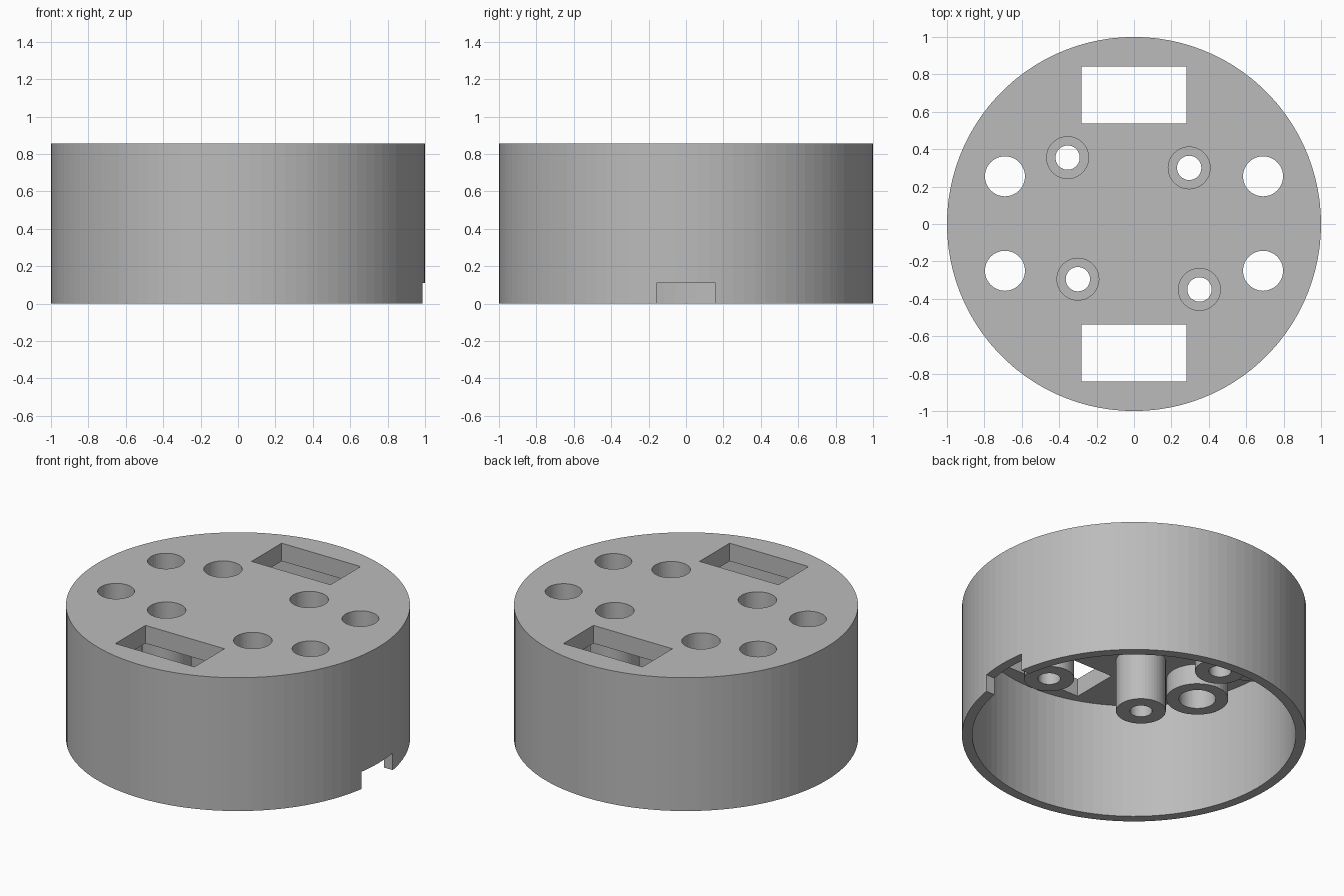
import bpy, bmesh, math
from mathutils import Matrix

cube = bpy.data.objects.get("Cube")
if cube:
    bpy.data.objects.remove(cube, do_unlink=True)

HEIGHT, CEILING = 0.855, 0.74
SCREWS = [(-0.355, 0.355), (0.295, 0.30), (-0.30, -0.295), (0.35, -0.35)]
PORTS = [(sx * 0.69, y) for sx in (-1, 1) for y in (0.255, -0.25)]

grey = bpy.data.materials.new("plain grey")
grey.use_nodes = True
colour = (0.5, 0.5, 0.5, 1)
grey.diffuse_color = colour
grey.node_tree.nodes["Principled BSDF"].inputs["Base Color"].default_value = colour


def turn(bm, profile, x, y, sides):
    """Closed solid turned from (radius, z) pairs; the end discs are capped."""
    rings = [[bm.verts.new((x + r * math.cos(2 * math.pi * i / sides),
                            y + r * math.sin(2 * math.pi * i / sides), z))
              for i in range(sides)] for r, z in profile]
    for low, high in zip(rings, rings[1:]):
        for i in range(sides):
            j = (i + 1) % sides
            bm.faces.new((low[i], low[j], high[j], high[i]))
    bm.faces.new(rings[0][::-1])
    bm.faces.new(rings[-1])


def box(bm, centre, size):
    place = Matrix.Translation(centre) @ Matrix.Diagonal((*size, 1))
    bmesh.ops.create_cube(bm, size=1, matrix=place)


def finish(bm, name):
    bmesh.ops.recalc_face_normals(bm, faces=bm.faces)
    mesh = bpy.data.meshes.new(name)
    bm.to_mesh(mesh)
    bm.free()
    mesh.materials.append(grey)
    obj = bpy.data.objects.new(name, mesh)
    bpy.context.collection.objects.link(obj)
    return obj


def combine(target, tool, operation):
    mod = target.modifiers.new(operation.lower(), "BOOLEAN")
    mod.operation, mod.object, mod.solver = operation, tool, "EXACT"
    bpy.context.view_layer.objects.active = target
    bpy.ops.object.modifier_apply(modifier=mod.name)
    bpy.data.objects.remove(tool, do_unlink=True)


# Round cup with a closed top and an open underside
bm = bmesh.new()
turn(bm, [(0.94, CEILING), (0.94, 0), (1, 0), (1, HEIGHT)], 0, 0, 100)
housing = finish(bm, "housing")

# Bosses hanging from the ceiling
bm = bmesh.new()
for x, y in SCREWS:
    turn(bm, [(0.145, 0.405), (0.145, 0.80)], x, y, 48)
for x, y in PORTS:
    turn(bm, [(0.18, 0.61), (0.18, 0.80)], x, y, 48)
combine(housing, finish(bm, "bosses"), "UNION")

# Counterbored screw holes, ports, two windows and the rim notch
bm = bmesh.new()
for x, y in SCREWS:
    turn(bm, [(0.065, 0.3), (0.065, 0.51), (0.112, 0.51), (0.112, 1)], x, y, 48)
for x, y in PORTS:
    turn(bm, [(0.107, 0.5), (0.107, 1)], x, y, 48)
for y in (0.69, -0.69):
    box(bm, (0, y, 0.8), (0.56, 0.305, 0.4))
box(bm, (1, 0, 0), (0.3, 0.316, 0.22))
cutter = finish(bm, "openings")
cutter.hide_render = True
combine(housing, cutter, "DIFFERENCE")
